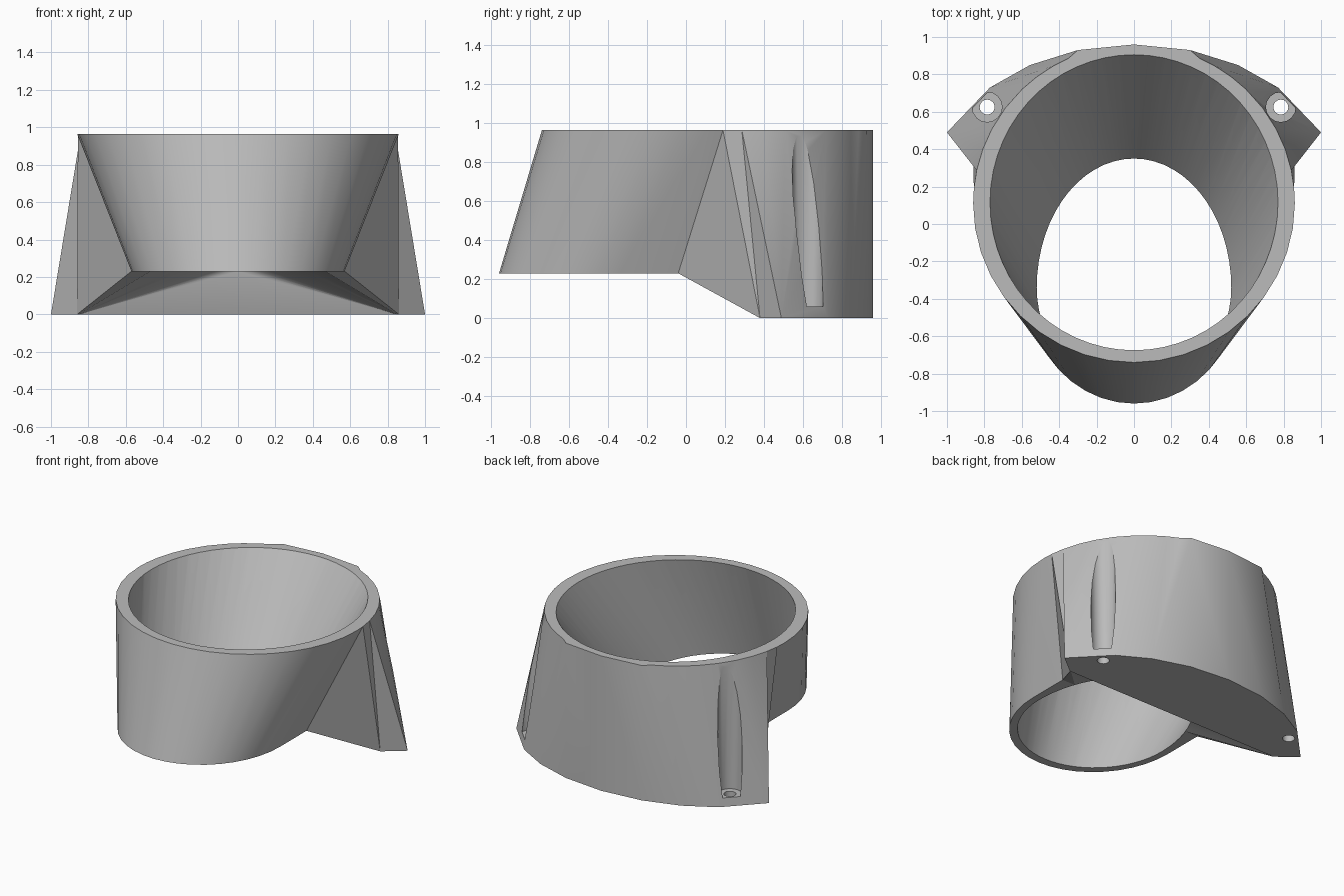
import bpy, bmesh
from math import sin, cos, radians
from mathutils import Vector

if "Cube" in bpy.data.objects:
    bpy.data.objects.remove(bpy.data.objects["Cube"], do_unlink=True)

TOP, STEP = 0.965, 0.23

grey = bpy.data.materials.new("light grey")
grey.use_nodes = True
grey.diffuse_color = (0.5, 0.5, 0.5, 1)
grey.node_tree.nodes["Principled BSDF"].inputs["Base Color"].default_value = (0.5, 0.5, 0.5, 1)


def ellipse(angle, rx, ry, cy, z):
    a = radians(angle)
    return Vector((rx * cos(a), cy + ry * sin(a), z))


def loft(name, columns, caps):
    """Skin between neighbouring columns of points and close the ends."""
    bm = bmesh.new()
    found = {}

    def vert(p):
        key = tuple(round(c, 4) for c in p)
        if key not in found:
            found[key] = bm.verts.new(p)
        return found[key]

    def face(points):
        ring = list(dict.fromkeys(vert(p) for p in points))
        if len(ring) > 2:
            bm.faces.new(ring)

    for c0, c1 in zip(columns, columns[1:] + columns[:1]):
        for i in range(len(c0) - 1):
            face((c0[i + 1], c1[i + 1], c1[i], c0[i]))
    face([c[0] for c in columns])
    for cap in caps:
        face(cap)
    bmesh.ops.triangulate(bm, faces=bm.faces[:])
    bmesh.ops.recalc_face_normals(bm, faces=bm.faces[:])
    mesh = bpy.data.meshes.new(name)
    bm.to_mesh(mesh)
    bm.free()
    mesh.materials.append(grey)
    obj = bpy.data.objects.new(name, mesh)
    bpy.context.collection.objects.link(obj)
    return obj


def flip(p):
    return Vector((-p.x, p.y, p.z))


def rim(angle):
    return ellipse(angle, 0.86, 0.85, 0.11, TOP)


# Outer shell: right-hand half as (rim point, foot point), then mirrored
knee = Vector((0.57, -0.04, STEP))
heel = Vector((0.86, 0.38, 0))
wing = Vector((1, 0.49, 0))
flank, shoulder = Vector((0.77, 0.73, 0)), Vector((0.556, 0.85, 0))
right = [(rim(a), ellipse(a, 0.57, 0.62, -0.34, STEP)) for a in range(-90, 1, 9)]
right += [(rim(5.4), knee), (rim(5.4), heel), (rim(12), heel)]
right += [(rim(a), wing) for a in (12, 20, 28, 37, 46)]
right += [(rim(a), flank) for a in (46, 53, 60)]
right += [(rim(a), shoulder) for a in (60, 66)]

# Upright flat facets at the rear
rear, middle = Vector((0.3, 0.93, 0)), Vector((0, 0.96, 0))
lift = Vector((0, 0, TOP))
right += [(rear + lift, shoulder), (rear + lift, rear), (middle + lift, middle)]
right[0][0].x = right[0][1].x = 0
left = [(flip(u), flip(l)) for u, l in reversed(right[1:-1])]
outline = right + left

feet = [l for u, l in outline]
flat = [p for p in feet if p.z > STEP / 2]
crescent = [p for p in feet if p.z < STEP / 2]
slope = [knee, heel, flip(heel), flip(knee)]
body = loft("slanted_collar", outline, (flat, slope, crescent))

# Slanted bore down to the step, flaring at the back to the two heels
heel_tip = Vector((0.855, 0.382, -0.002))
bore = []
for a in range(0, 360, 6):
    u = ellipse(a, 0.77, 0.79, 0.115, TOP)
    l = ellipse(a, 0.52, 0.69 if a < 180 else 0.56, -0.34, STEP)
    u += (u - l) * 0.12
    down = Vector((l.x, l.y, -0.1))
    if a == 0:
        ends = (down, heel_tip)
    elif a < 90:
        ends = (heel_tip,)
    elif a == 90:
        ends = (heel_tip, flip(heel_tip))
    elif a < 180:
        ends = (flip(heel_tip),)
    elif a == 180:
        ends = (flip(heel_tip), down)
    else:
        ends = (down,)
    bore += [(u, l, e) for e in ends]
cutters = [loft("bore_cutter", bore, ([c[2] for c in bore],))]

# Screw holes with open head pockets above them
for side in (-1, 1):
    for name, radius, bottom in (("screw_hole", 0.04, -0.2), ("screw_pocket", 0.08, 0.06)):
        bpy.ops.mesh.primitive_cylinder_add(
            vertices=16, radius=radius, depth=1.4,
            location=(side * 0.785, 0.625, bottom + 0.7))
        cutter = bpy.context.object
        cutter.name = name + "_cutter"
        cutter.data.materials.append(grey)
        cutters.append(cutter)

bpy.ops.object.select_all(action='DESELECT')
bpy.context.view_layer.objects.active = body
body.select_set(True)
for cutter in cutters:
    cutter.hide_render = True
    mod = body.modifiers.new(cutter.name, 'BOOLEAN')
    mod.operation = 'DIFFERENCE'
    mod.solver = 'EXACT'
    mod.object = cutter
    bpy.ops.object.modifier_apply(modifier=mod.name)
    bpy.data.objects.remove(cutter, do_unlink=True)

bpy.ops.object.shade_smooth_by_angle(angle=radians(25))
